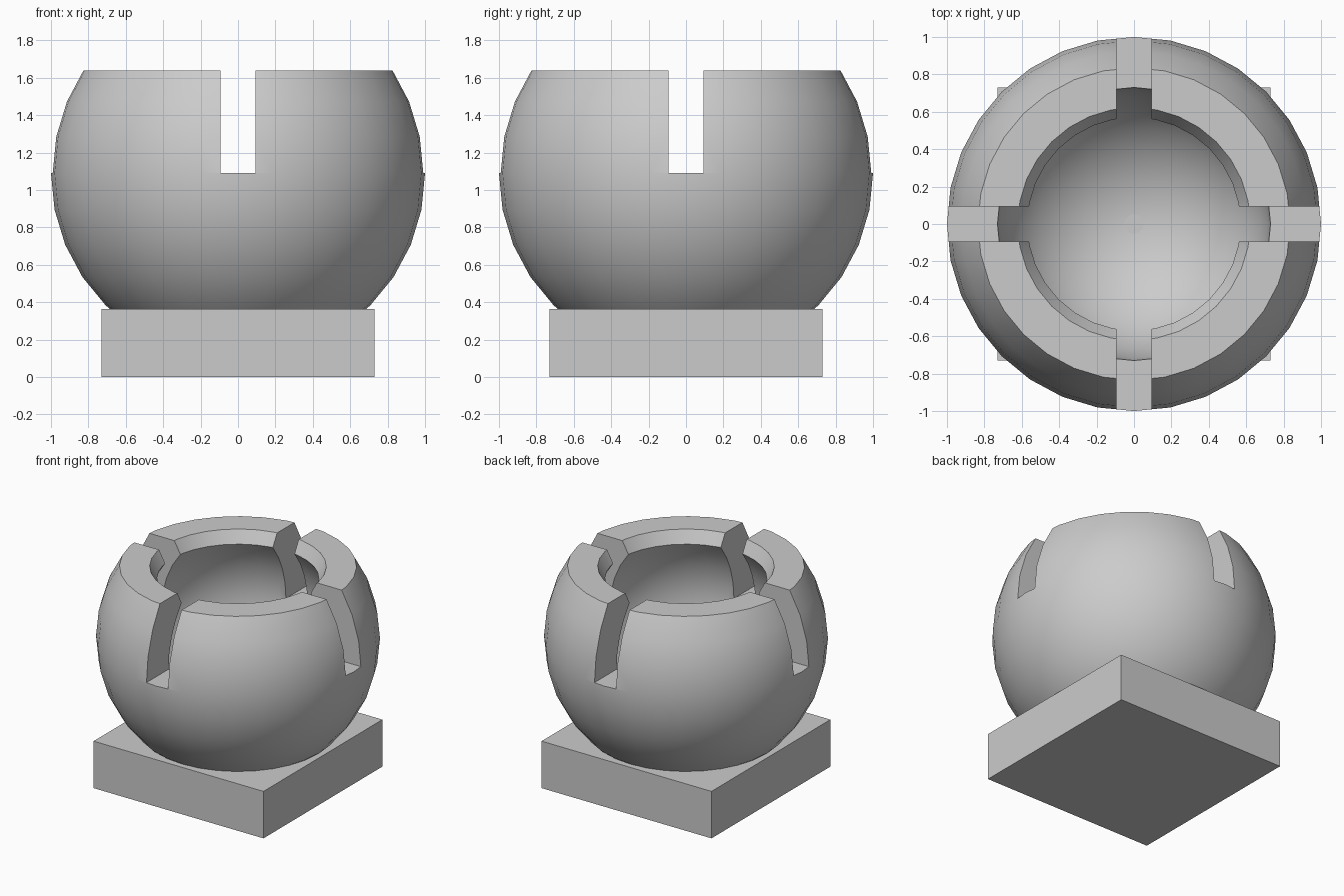
import bpy, bmesh
from math import sin, cos, radians, pi
from mathutils import Vector

if "Cube" in bpy.data.objects:
    bpy.data.objects.remove(bpy.data.objects["Cube"])

GREY = (0.6, 0.6, 0.6, 1)
CENTRE, OUTER, INNER, TOP = 1.09, 1.0, 0.73, 1.64
PLINTH_TOP, SLOT = 0.365, 0.093
SEGMENTS = 32

grey = bpy.data.materials.new("plain_grey")
grey.use_nodes = True
grey.diffuse_color = GREY
grey.node_tree.nodes["Principled BSDF"].inputs["Base Color"].default_value = GREY


def make_object(name, bm):
    bmesh.ops.recalc_face_normals(bm, faces=bm.faces)
    mesh = bpy.data.meshes.new(name)
    bm.to_mesh(mesh)
    bm.free()
    mesh.materials.append(grey)
    obj = bpy.data.objects.new(name, mesh)
    bpy.context.collection.objects.link(obj)
    return obj


def box(name, low, high):
    bm = bmesh.new()
    bmesh.ops.create_cube(bm, size=1)
    low, high = Vector(low), Vector(high)
    for v in bm.verts:
        v.co = (low + high) / 2 + v.co * (high - low)
    return make_object(name, bm)


def arc(radius, start, end, steps):
    angles = [radians(start + (end - start) * i / steps) for i in range(steps + 1)]
    return [(radius * cos(a), 0, CENTRE + radius * sin(a)) for a in angles]


# Square plinth
half = INNER
box("plinth", (-half, -half, 0), (half, half, PLINTH_TOP))

# Hollow bowl: outer sphere, flat rim, flared lip and spherical cavity
profile = arc(OUTER, -90, 33.75, 11)
profile[-1] = (0.835, 0, TOP)
profile += [(0.622, 0, TOP)] + arc(INNER, 38.7, 0, 4) + arc(INNER, 0, -90, 8)[1:]
bm = bmesh.new()
verts = [bm.verts.new(p) for p in profile]
edges = [bm.edges.new(pair) for pair in zip(verts, verts[1:])]
bmesh.ops.spin(bm, geom=verts + edges, cent=(0, 0, 0), axis=(0, 0, 1),
               angle=2 * pi, steps=SEGMENTS, use_merge=True)
bmesh.ops.remove_doubles(bm, verts=bm.verts, dist=0.0005)
bowl = make_object("bowl", bm)

# Crossed slots through the rim
cutters = [box("slot_cutter_x", (-2, -SLOT, CENTRE), (2, SLOT, 2)),
           box("slot_cutter_y", (-SLOT, -2, CENTRE), (SLOT, 2, 2))]
bpy.context.view_layer.objects.active = bowl
for cutter in cutters:
    cutter.hide_render = True
    cut = bowl.modifiers.new("slot", "BOOLEAN")
    cut.operation, cut.solver, cut.object = "DIFFERENCE", "EXACT", cutter
    bpy.ops.object.modifier_apply(modifier=cut.name)
for cutter in cutters:
    bpy.data.objects.remove(cutter)

# Smooth sphere surfaces with crisp cut edges
bpy.ops.object.select_all(action="DESELECT")
bowl.select_set(True)
bpy.ops.object.shade_smooth_by_angle(angle=radians(25))
